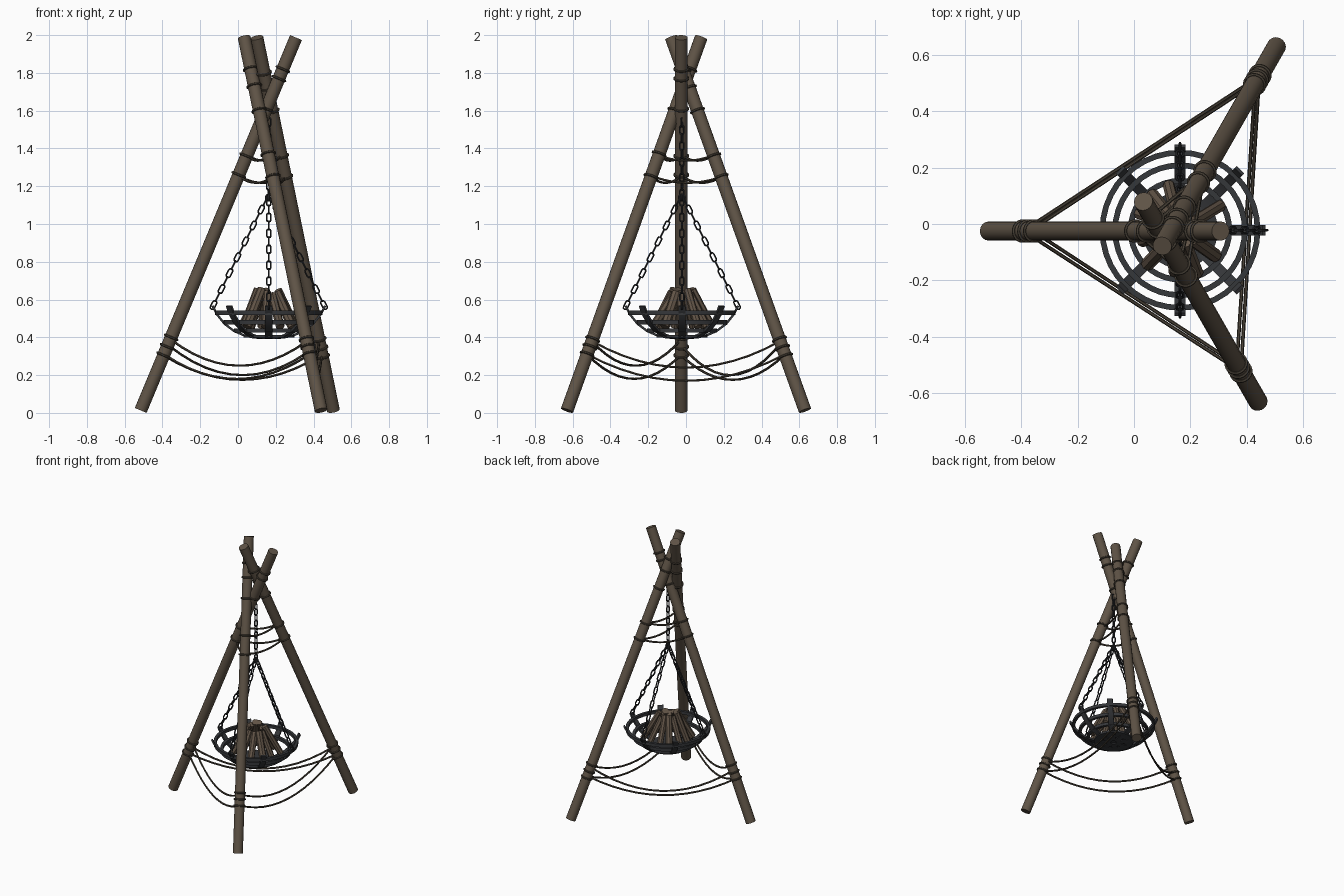
import bpy, bmesh, math, random
from mathutils import Vector

if "Cube" in bpy.data.objects:
    bpy.data.objects.remove(bpy.data.objects["Cube"])
random.seed(4)
Z = Vector((0, 0, 1))

def mat(name, c):
    m = bpy.data.materials.new(name)
    m.diffuse_color = (*c, 1)
    m.use_nodes = True
    m.node_tree.nodes["Principled BSDF"].inputs["Base Color"].default_value = m.diffuse_color
    return m
WOOD = mat("weathered wood", (0.115, 0.088, 0.062))
LOGS = mat("firewood", (0.120, 0.088, 0.062))
ROPE = mat("dark rope", (0.062, 0.050, 0.036))
IRON = mat("dark iron", (0.036, 0.038, 0.042))
CHAIN = mat("black chain", (0.022, 0.023, 0.026))

def circle(r, n):
    return [(r * math.cos(2 * math.pi * i / n), r * math.sin(2 * math.pi * i / n)) for i in range(n)]

def rect(w, h):
    return [(w / 2, h / 2), (-w / 2, h / 2), (-w / 2, -h / 2), (w / 2, -h / 2)]

def sweep(bm, pts, n, section, closed=False):
    """Sweep a section along a path lying in the plane with normal n."""
    n, k, rings = n.normalized(), len(pts), []
    for i, p in enumerate(pts):
        a = pts[(i - 1) % k] if closed or i else p
        b = pts[(i + 1) % k] if closed or i < k - 1 else p
        side = n.cross((b - a).normalized())
        rings.append([bm.verts.new(p + n * u + side * v) for u, v in section])
    m = len(section)
    for i in range(k if closed else k - 1):
        r, s = rings[i], rings[(i + 1) % k]
        for j in range(m):
            bm.faces.new((r[j], r[(j + 1) % m], s[(j + 1) % m], s[j]))
    if not closed:
        bm.faces.new(rings[0])
        bm.faces.new(rings[-1])

def finish(bm, name, material):
    bmesh.ops.recalc_face_normals(bm, faces=bm.faces)
    me = bpy.data.meshes.new(name)
    bm.to_mesh(me)
    bm.free()
    for p in me.polygons:
        p.use_smooth = True
    me.set_sharp_from_angle(angle=math.radians(40))
    me.materials.append(material)
    ob = bpy.data.objects.new(name, me)
    bpy.context.collection.objects.link(ob)
    return ob

def loop(bm, c, n, r, section, steps=20):
    """Closed ring round axis n."""
    u = n.orthogonal().normalized()
    v = n.normalized().cross(u)
    sweep(bm, [c + u * x + v * y for x, y in [(r * a, r * b) for a, b in circle(1, steps)]], n, section, True)

# three leaning poles
POLES = {"left": (Vector((-.515, -.025, .013)), Vector((.307, -.025, 1.987))),
         "back": (Vector((.505, .63, .013)), Vector((.10, -.078, 1.987))),
         "front": (Vector((.44, -.63, .013)), Vector((.033, .08, 1.987)))}
for key, (a, b) in POLES.items():
    bm = bmesh.new()
    sweep(bm, [a, b], (b - a).orthogonal(), circle(.034, 16))
    finish(bm, key + "_pole", WOOD)

def at(key, z):
    a, b = POLES[key]
    return a.lerp(b, (z - a.z) / (b.z - a.z))

# rope wraps round the poles
bm = bmesh.new()
WRAPS = {"left": (.305, .35, .40, 1.26, 1.36, 1.61, 1.77, 1.82),
         "back": (.30, .345, .39, 1.25, 1.36, 1.60, 1.72, 1.80),
         "front": (.31, .35, .39, 1.25, 1.37, 1.60, 1.73, 1.82)}
for key, zs in WRAPS.items():
    axis = POLES[key][1] - POLES[key][0]
    for z in zs:
        loop(bm, at(key, z), axis, .036, circle(.0065, 6))
finish(bm, "rope_wraps", ROPE)

# sagging ropes between the poles: start height, end height, lowest height
bm = bmesh.new()
SWAGS = [("left", "front", .39, .38, .25), ("left", "front", .31, .31, .18),
         ("left", "back", .36, .37, .20), ("left", "back", .305, .31, .175),
         ("front", "back", .38, .38, .24), ("front", "back", .31, .31, .17)]
for p, q in (("left", "front"), ("left", "back"), ("front", "back")):
    SWAGS += [(p, q, 1.365, 1.365, 1.335), (p, q, 1.255, 1.25, 1.218)]
for p, q, z0, z1, low in SWAGS:
    a, b = at(p, z0), at(q, z1)
    sag = (z0 + z1) / 2 - low
    pts = [a.lerp(b, i / 12) - Z * sag * (1 - (i / 6 - 1) ** 2) for i in range(13)]
    sweep(bm, pts, (b - a).cross(Z), circle(.0065, 6))
finish(bm, "hanging_ropes", ROPE)

# fire basket: hoops, curved straps and bottom plate
C = Vector((.163, -.022, 0))
bm = bmesh.new()
for r, z in ((.275, .53), (.23, .48), (.175, .437)):
    loop(bm, C + Z * z, Z, r, rect(.022, .02), 40)
finish(bm, "basket_hoops", IRON)

bm = bmesh.new()
PROFILE = [(.02, .397), (.08, .399), (.135, .412), (.185, .434), (.235, .472), (.275, .522), (.298, .567)]
for i in range(8):
    d = Vector((math.cos(i * math.pi / 4), math.sin(i * math.pi / 4), 0))
    sweep(bm, [C + d * r + Z * z for r, z in PROFILE], d.cross(Z), rect(.038, .012))
finish(bm, "basket_straps", IRON)

bm = bmesh.new()
sweep(bm, [C + Z * .398, C + Z * .412], Vector((1, 0, 0)), circle(.135, 32))
finish(bm, "basket_plate", IRON)

# chains
def chain(bm, a, b, count):
    d = b - a
    pitch = d.length / count
    t = d.normalized()
    u = t.cross(Vector((.3, .95, 0)) if abs(t.z) > .99 else Z).normalized()
    v = t.cross(u)
    half, w = pitch * .30, .011
    for i in range(count):
        s, n = (u, v) if i % 2 else (v, u)
        c = a + d * (i + .5) / count
        pts = []
        for k in range(10):
            ang = math.pi * (k % 5) / 4 + (math.pi if k > 4 else 0)
            pts.append(c + s * w * math.cos(ang) + t * (w * math.sin(ang) + (half if k < 5 else -half)))
        sweep(bm, pts, n, circle(.0048, 6), True)

bm = bmesh.new()
hub = C + Z * 1.14
for i in range(4):
    d = Vector((math.cos(i * math.pi / 2), math.sin(i * math.pi / 2), 0))
    chain(bm, C + d * .303 + Z * .55, hub + d * .008, 14)
chain(bm, hub, C + Z * 1.56, 10)
loop(bm, hub, Vector((1, 0, 0)), .016, circle(.006, 6), 14)
loop(bm, hub, Vector((0, 1, 0)), .016, circle(.006, 6), 14)
finish(bm, "chains", CHAIN)

# firewood stacked as a cone
bm = bmesh.new()
for i in range(11):
    ang = 2 * math.pi * i / 11 + random.uniform(-.12, .12)
    d = Vector((math.cos(ang), math.sin(ang), 0))
    a = C + d * random.uniform(.135, .17) + Z * .455
    b = C + d * random.uniform(.045, .06) + Z * random.uniform(.625, .66)
    sweep(bm, [a, b], (b - a).orthogonal(), circle(random.uniform(.02, .025), 8))
finish(bm, "firewood", LOGS)
